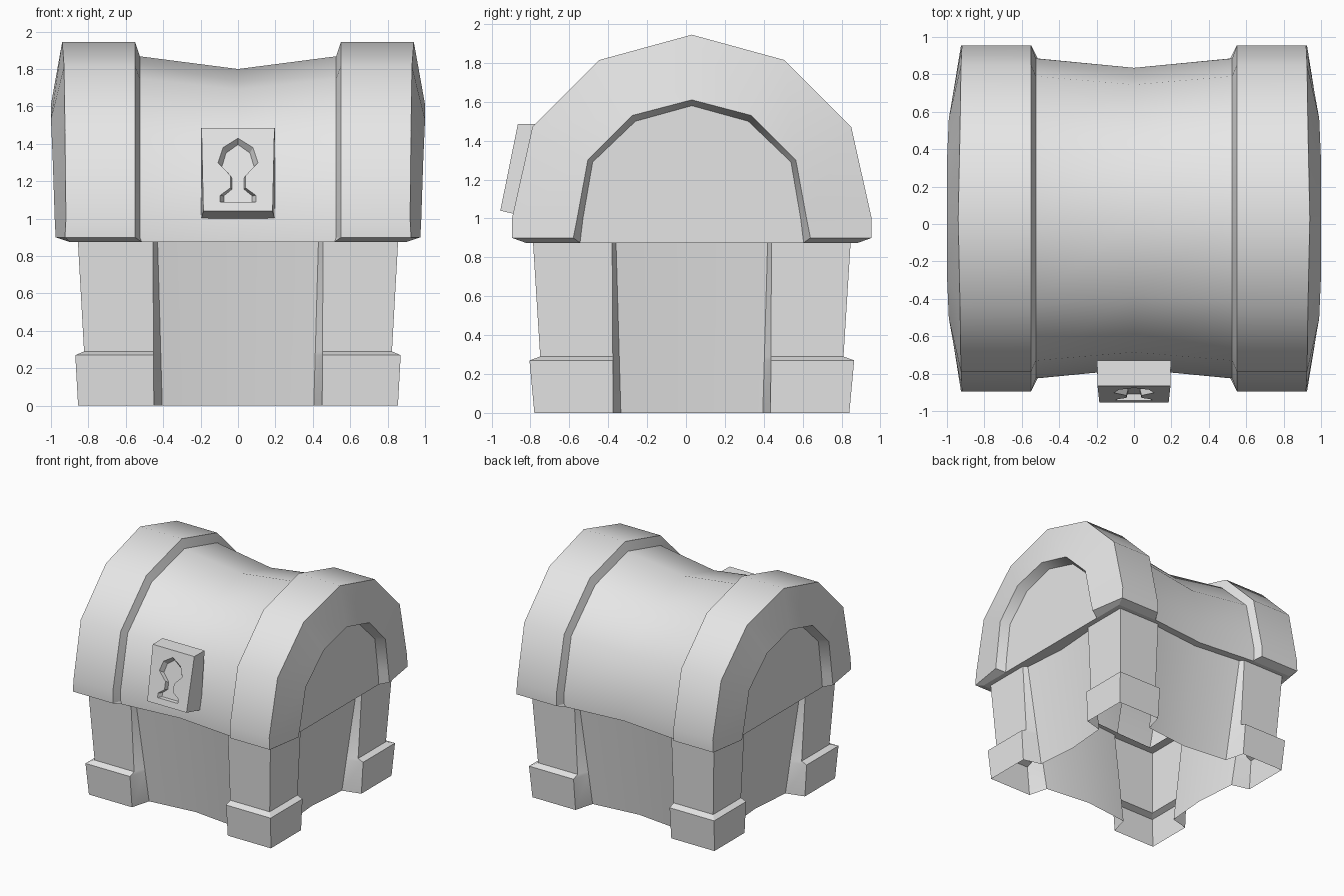
import bpy
import bmesh
import math

if "Cube" in bpy.data.objects:
    bpy.data.objects.remove(bpy.data.objects["Cube"], do_unlink=True)

YC = 0.03  # depth centre of the chest body

grey = bpy.data.materials.new("plain_grey")
grey.use_nodes = True
grey.diffuse_color = (0.8, 0.8, 0.8, 1)
grey.node_tree.nodes["Principled BSDF"].inputs["Base Color"].default_value = (0.8, 0.8, 0.8, 1)


def loft(name, rings, closed=True, caps=False, smooth=0):
    """Skin a list of equal-length rings of points into one object."""
    bm = bmesh.new()
    rows = [[bm.verts.new(p) for p in ring] for ring in rings]
    n = len(rows[0])
    for a, b in zip(rows, rows[1:]):
        for i in range(n if closed else n - 1):
            j = (i + 1) % n
            bm.faces.new((a[i], a[j], b[j], b[i]))
    if caps:
        bm.faces.new(rows[0][::-1])
        bm.faces.new(rows[-1])
        if closed:
            bmesh.ops.recalc_face_normals(bm, faces=bm.faces)
    mesh = bpy.data.meshes.new(name)
    bm.to_mesh(mesh)
    bm.free()
    mesh.materials.append(grey)
    obj = bpy.data.objects.new(name, mesh)
    bpy.context.collection.objects.link(obj)
    if smooth:
        bpy.ops.object.select_all(action="DESELECT")
        obj.select_set(True)
        bpy.context.view_layer.objects.active = obj
        bpy.ops.object.shade_smooth_by_angle(angle=math.radians(smooth))
    return obj


# Base: open shell with bowed-in walls, corner posts and feet in one outline
def base_ring(z, post_x, post_y):
    t = z / 0.88

    def mix(low, high):
        return low + (high - low) * t

    wall_x, wall_y = mix(0.70, 0.82), mix(0.645, 0.785)
    in_x, in_y = mix(0.45, 0.455), mix(0.405, 0.41)
    slot_x, slot_y = mix(0.405, 0.43), mix(0.365, 0.39)
    side = [(wall_x - 0.03, 0), (wall_x, slot_y), (post_x, in_y), (post_x, post_y),
            (in_x, post_y), (slot_x, wall_y)]
    half = side + [(0, wall_y - 0.045)] + [(-x, y) for x, y in side[:0:-1]]
    full = half + [(-x, -y) for x, y in half]
    return [(x, y + YC, z) for x, y in full]


loft("chest_base", [base_ring(0, 0.855, 0.81), base_ring(0.27, 0.87, 0.835),
                    base_ring(0.29, 0.823, 0.78), base_ring(0.88, 0.856, 0.817)], smooth=30)


# Lid: arch sections swept along x, pinched in the middle, thick bands at the ends
def arch(xs, half):
    front = [(x, YC - y, z) for x, (y, z) in zip(xs, half)]
    back = [(x, YC + y, z) for x, (y, z) in zip(xs, half)]
    return front + back[-2::-1]


waist = [(0.805, 0.875), (0.805, 1.0), (0.715, 1.40), (0.41, 1.69), (0, 1.80)]
barrel = [(0.855, 0.875), (0.855, 1.0), (0.76, 1.44), (0.44, 1.75), (0, 1.868)]
band = [(0.925, 0.9), (0.925, 1.0), (0.82, 1.47), (0.475, 1.815), (0, 1.945)]
mouth = [(0.61, 0.9), (0.59, 1.0), (0.535, 1.30), (0.305, 1.53), (0, 1.61)]
panel = [(0.575, 0.875), (0.56, 1.0), (0.51, 1.29), (0.29, 1.50), (0, 1.58)]

stations = [([0.525] * 5, barrel), ([0.55] * 5, band),
            ([0.925, 0.92, 0.925, 0.93, 0.94], band),
            ([0.975, 0.98, 0.99, 1.0, 1.0], mouth),
            ([0.90, 0.902, 0.908, 0.915, 0.92], panel)]
left_side = [arch(xs, half) for xs, half in stations]
right_side = [[(-x, y, z) for x, y, z in ring] for ring in left_side[::-1]]
loft("lid", right_side + [arch([0] * 5, waist)] + left_side, closed=False, caps=True, smooth=38)


# Lid rim: narrow flat underside that rests on the base
def rim_ring(quarter):
    half = quarter + [(-x, y) for x, y in quarter[-2::-1]]
    full = half + [(-x, -y) for x, y in half[1:-1]]
    return [(x, y + YC, 0.875) for x, y in full]


loft("lid_rim", [rim_ring([(0.78, 0), (0.78, 0.5), (0.78, 0.755), (0.48, 0.745), (0, 0.71)]),
                 rim_ring([(0.90, 0), (0.90, 0.575), (0.90, 0.855), (0.515, 0.855), (0, 0.805)])])

# Bevelled lower edges of the lid bands, one per corner
bevel_top = [(0.975, 0.61), (0.925, 0.925), (0.55, 0.925), (0.525, 0.855)]
bevel_low = [(0.90, 0.575), (0.90, 0.855), (0.515, 0.855), (0.515, 0.85)]
for sx, x_name in ((1, "left"), (-1, "right")):
    for sy, y_name in ((-1, "front"), (1, "back")):
        rings = [[(sx * x, sy * y + YC, z) for x, y in pts]
                 for pts, z in ((bevel_low, 0.875), (bevel_top, 0.9))]
        if sx * sy < 0:
            rings = rings[::-1]
        loft(f"lid_bevel_{y_name}_{x_name}", rings, closed=False)

# Lock plate: tilted slab on the front of the lid
slab = [(-0.73, 1.485), (-0.865, 1.485), (-0.955, 1.04), (-0.78, 1.0)]
widths = [0.197, 0.195, 0.185, 0.197]
lock = loft("lock_plate", [[(s * w, y, z) for w, (y, z) in zip(widths, slab)] for s in (-1, 1)],
            caps=True)

# Keyhole recess sunk into the tilted plate, narrowing towards its floor
key_half = [(0.095, 1.09), (0.095, 1.125), (0.04, 1.165), (0.04, 1.23),
            (0.107, 1.30), (0.08, 1.38)]
key = key_half + [(0, 1.43)] + [(-x, z) for x, z in key_half[::-1]]


def key_ring(depth, shrink):
    pts = [(x * shrink, 1.09 + (z - 1.09) * (1 + shrink) / 2) for x, z in key]
    return [(x, -0.955 + (z - 1.04) * 0.202 + depth, z) for x, z in pts]


cutter = loft("keyhole_cutter", [key_ring(-0.1, 1), key_ring(0, 1), key_ring(0.035, 0.8)],
              caps=True)
cutter.hide_render = True
cutter.hide_viewport = True

cut = lock.modifiers.new("keyhole", "BOOLEAN")
cut.operation = "DIFFERENCE"
cut.solver = "EXACT"
cut.object = cutter
